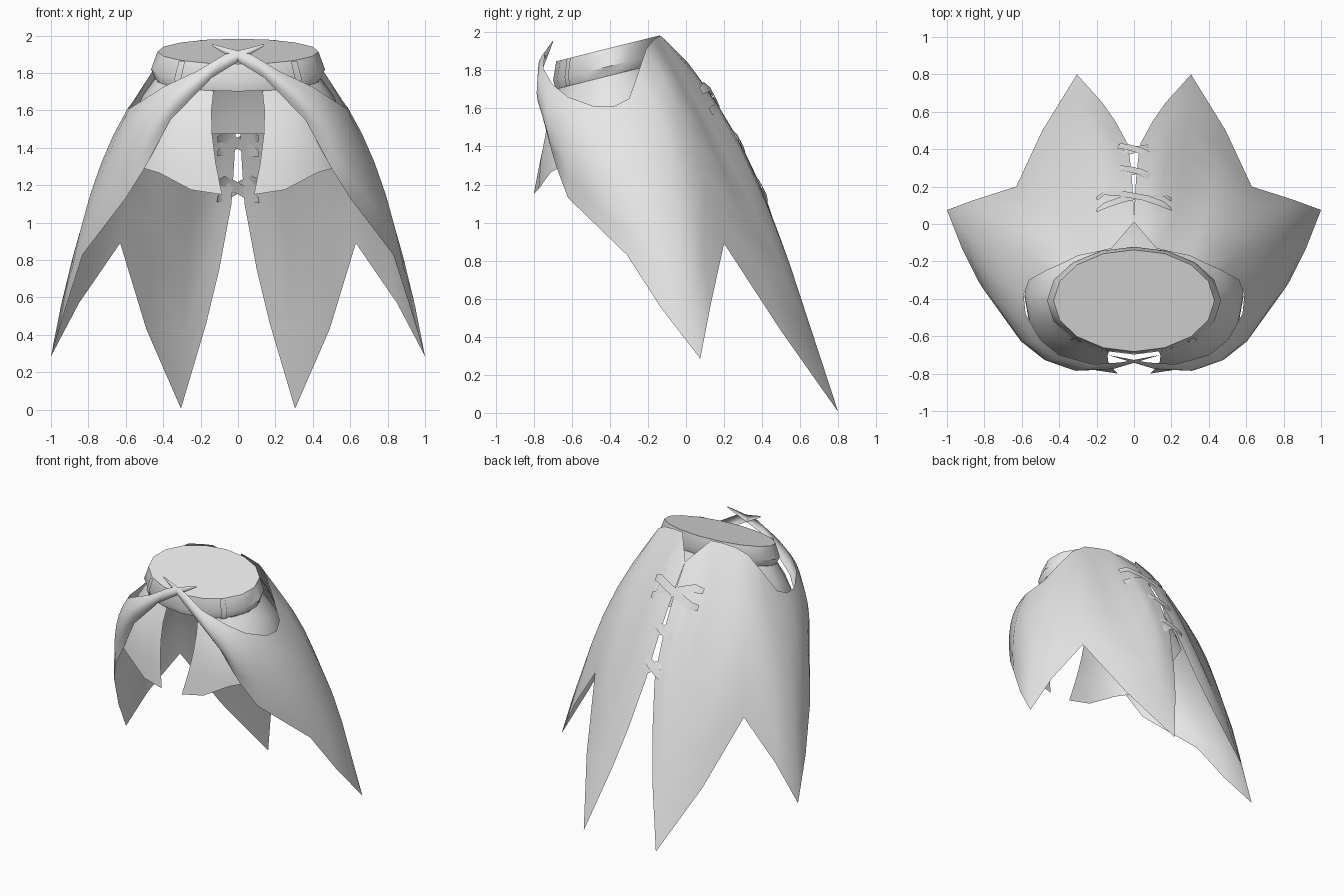
import bpy, math
from mathutils import Vector

if "Cube" in bpy.data.objects:
    bpy.data.objects.remove(bpy.data.objects["Cube"])

cloth = bpy.data.materials.new("light_grey_cloth")
cloth.diffuse_color = (0.8, 0.8, 0.8, 1)
cloth.use_nodes = True
cloth.node_tree.nodes["Principled BSDF"].inputs["Base Color"].default_value = cloth.diffuse_color


def make(name, verts, faces, mirror=False, angle=60):
    me = bpy.data.meshes.new(name)
    me.from_pydata([tuple(v) for v in verts], [], faces)
    me.materials.append(cloth)
    me.validate()
    ob = bpy.data.objects.new(name, me)
    bpy.context.collection.objects.link(ob)
    bpy.context.view_layer.objects.active = ob
    for o in bpy.context.selected_objects:
        o.select_set(False)
    ob.select_set(True)
    bpy.ops.object.shade_smooth_by_angle(angle=math.radians(angle))
    if mirror:
        m = ob.modifiers.new("mirror", 'MIRROR')
        m.merge_threshold = 0.0005
    return ob


def loft(name, top, mid, low, steps=6):
    """Mirrored sheet whose columns are parabolas through top, middle and lower points."""
    verts, faces, n = [], [], steps + 1
    for a, b, c in zip(top, mid, low):
        a, b, c = Vector(a), Vector(b), Vector(c)
        ctrl = 2 * b - (a + c) / 2
        for i in range(n):
            t = i / steps
            verts.append(a * (1 - t) ** 2 + ctrl * 2 * t * (1 - t) + c * t * t)
    for j in range(len(top) - 1):
        for i in range(steps):
            k = j * n + i
            faces.append((k, k + 1, k + n + 1, k + n))
    return make(name, verts, faces, True)


# Outer skirt half: back centre, round the side, to the crossed front tie
top = [(0, .01, 1.84), (.06, -.06, 1.91), (.12, -.13, 1.98), (.2, -.15, 1.975),
       (.3, -.17, 1.96), (.38, -.21, 1.91), (.47, -.25, 1.79), (.56, -.3, 1.65),
       (.59, -.38, 1.61), (.58, -.48, 1.61), (.5, -.62, 1.66), (.4, -.70, 1.725),
       (.22, -.75, 1.81), (.07, -.74, 1.90), (-.14, -.70, 1.955)]
mid = [(.012, .25, 1.48), (.08, .28, 1.42), (.16, .30, 1.36), (.26, .37, 1.06),
       (.42, .2, 1.27), (.54, .03, 1.45), (.71, -.02, 1.24), (.815, -.11, 1.05),
       (.79, -.25, 1.15), (.73, -.42, 1.25), (.59, -.63, 1.43), (.47, -.73, 1.53),
       (.31, -.785, 1.68), (.11, -.775, 1.835), (-.14, -.70, 1.95)]
hem = [(.035, .43, 1.1), (.1, .55, .75), (.17, .65, .46), (.305, .8, .005),
       (.49, .5, .43), (.63, .2, .89), (.85, .13, .57), (1, .075, .285),
       (.92, -.13, .55), (.83, -.31, .83), (.6, -.62, 1.13), (.5, -.68, 1.29),
       (.36, -.74, 1.55), (.14, -.765, 1.775), (-.14, -.70, 1.945)]
loft("outer_skirt", top, mid, hem)

# Waistband with closed, tilted top
N, CY = 16, -.41


def rim(a, rx, ry, z, slope):
    y = ry * math.sin(a)
    return Vector((rx * math.cos(a), CY + y, z + slope * y))


def upper(a, d=0):
    return rim(a, .43 + d, .272 + d, 1.915, .25)


def middle(a, d=0):
    return rim(a, .465 + d, .288 + d, 1.82, .25)


def lower(a, d=0):
    return rim(a, .445 + d, .275 + d, 1.77, .25)


angles = [2 * math.pi * i / N for i in range(N)]
verts = [f(a) for f in (lower, middle, upper) for a in angles]
faces = [(r + i, r + (i + 1) % N, r + N + (i + 1) % N, r + N + i)
         for r in (0, N) for i in range(N)]
faces.append(tuple(range(2 * N, 3 * N)))
make("waistband", verts, faces, angle=40)

# Belt loops on the front of the band
for side in (-1, 1):
    a = math.radians(-90 + side * 43)
    pts = [f(a + s * .05, .01) for f in (lower, middle, upper) for s in (-1, 1)]
    make("belt_loop", pts, [(0, 1, 3, 2), (2, 3, 5, 4)])

# Under skirt hanging from the band, open at the front, short at the back
loft("under_skirt",
     [lower(math.radians(d)) for d in (-73, -55, -35, -15, 10, 40, 65, 90)],
     [(.138, -.735, 1.47), (.29, -.735, 1.48), (.42, -.665, 1.5), (.53, -.54, 1.53),
      (.56, -.37, 1.57), (.47, -.17, 1.62), (.25, -.06, 1.65), (0, -.03, 1.66)],
     [(.085, -.80, 1.15), (.25, -.775, 1.175), (.42, -.71, 1.265), (.54, -.64, 1.3),
      (.585, -.39, 1.35), (.53, -.12, 1.42), (.3, .03, 1.475), (0, .04, 1.475)], steps=4)

# Crossed laces over the back split
down = Vector((0, .48, -.88))
out = Vector((0, .88, .48))


def lace(y, z, half, rise, side):
    pts = []
    for t, off in ((-1, -.035), (-.75, .0), (-.3, .012), (.3, .015), (.75, .0), (1, -.035)):
        curl = rise * (t if abs(t) < .8 else .7 * t)
        pts.append(Vector((side * half * t, y, z)) - down * curl + out * (off * min(1, half / .15) + .004 * side))
    verts = []
    for i, p in enumerate(pts):
        d = (pts[min(i + 1, 5)] - pts[max(i - 1, 0)]).normalized()
        across = out.cross(d).normalized() * (.02 if i in (0, 5) else .03)
        verts += [p - across, p + across]
    make("lace", verts, [(2 * i, 2 * i + 1, 2 * i + 3, 2 * i + 2) for i in range(5)])


for y, z, half, rise in ((.135, 1.655, .2, .085), (.275, 1.42, .11, .06), (.39, 1.18, .11, .07)):
    for side in (-1, 1):
        lace(y, z, half, rise, side)
